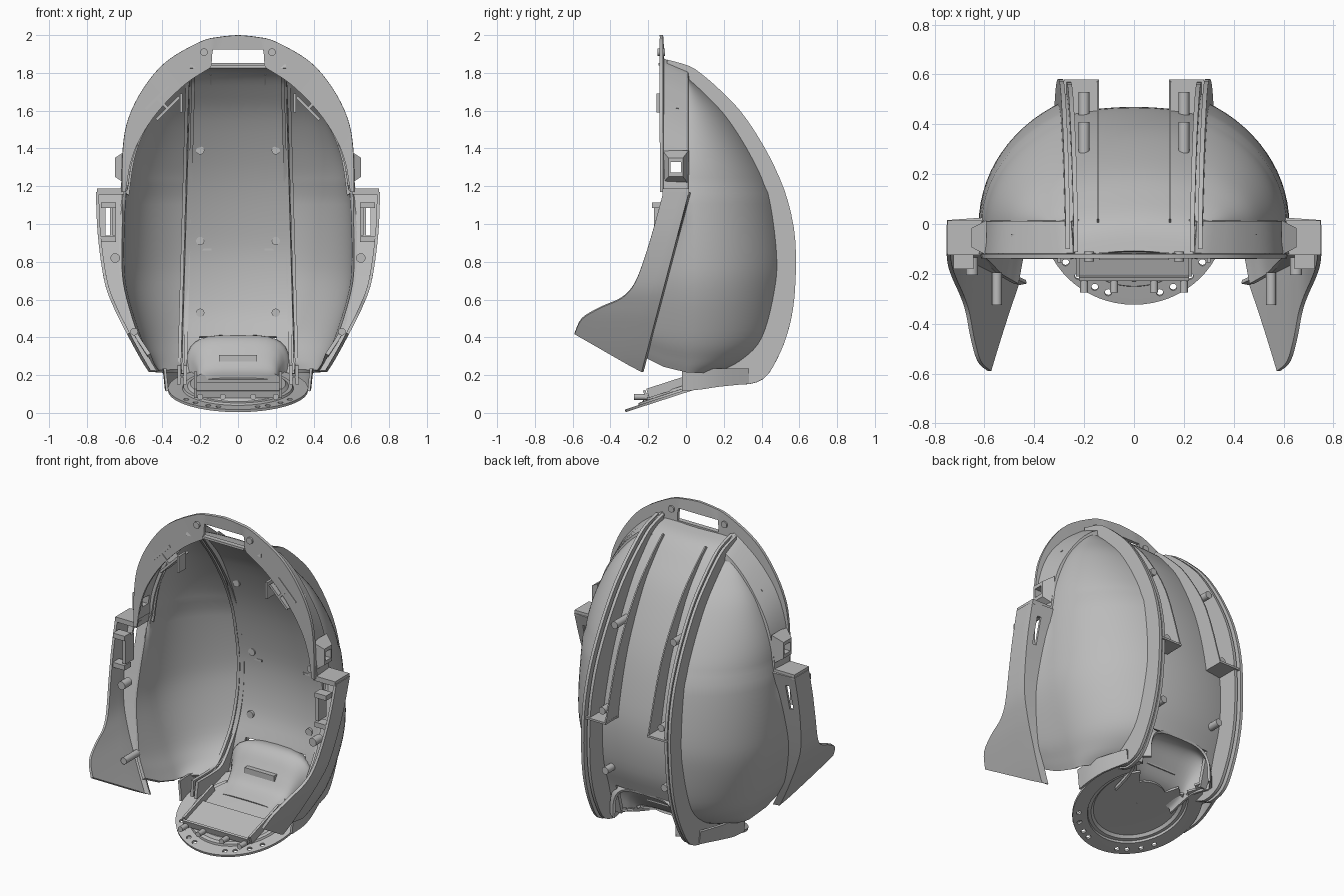
import bpy, bmesh, math
from mathutils import Matrix, Vector

if "Cube" in bpy.data.objects:
    bpy.data.objects.remove(bpy.data.objects["Cube"])

grey = bpy.data.materials.new("plain_grey")
grey.use_nodes = True
grey.diffuse_color = (0.5, 0.5, 0.5, 1)
grey.node_tree.nodes["Principled BSDF"].inputs["Base Color"].default_value = (0.5, 0.5, 0.5, 1)


def smooth(pts, n=4):
    """Resample a list of tuples with a Catmull-Rom spline."""
    out = []
    last = len(pts) - 1
    for i in range(last):
        a, b, c, d = (Vector(pts[max(0, min(last, i + k))]) for k in (-1, 0, 1, 2))
        for s in range(n):
            t = s / n
            out.append(b + (c - a) * t / 2 + (a * 2 - b * 5 + c * 4 - d) * t * t / 2
                       + (b * 3 - a - c * 3 + d) * t ** 3 / 2)
    out.append(Vector(pts[-1]))
    return out


def finish(name, bm, mirror=True, thick=0.0, cutters=()):
    bmesh.ops.remove_doubles(bm, verts=bm.verts, dist=0.0004)
    bmesh.ops.recalc_face_normals(bm, faces=bm.faces)
    mesh = bpy.data.meshes.new(name)
    bm.to_mesh(mesh)
    bm.free()
    mesh.materials.append(grey)
    ob = bpy.data.objects.new(name, mesh)
    bpy.context.collection.objects.link(ob)
    if mirror:
        ob.modifiers.new("mirror", 'MIRROR')
    if thick:
        sol = ob.modifiers.new("thickness", 'SOLIDIFY')
        sol.thickness, sol.offset = thick, 0
    for c in cutters:
        cut = ob.modifiers.new("cut", 'BOOLEAN')
        cut.object, cut.operation, cut.solver = c, 'DIFFERENCE', 'EXACT'
    bpy.ops.object.select_all(action='DESELECT')
    ob.select_set(True)
    bpy.context.view_layer.objects.active = ob
    bpy.ops.object.convert(target='MESH')
    bpy.ops.object.shade_smooth_by_angle(angle=math.radians(35))
    return ob


def sheet(name, rows, thick=0.02, mirror=True, skip=None, cutters=()):
    bm = bmesh.new()
    grid = [[bm.verts.new(p) for p in row] for row in rows]
    for r0, r1 in zip(grid, grid[1:]):
        for i in range(len(r0) - 1):
            quad = (r0[i], r0[i + 1], r1[i + 1], r1[i])
            mid = sum((v.co for v in quad), Vector()) / 4
            if not (skip and skip(mid)):
                bm.faces.new(quad)
    return finish(name, bm, mirror, thick, cutters)


def box(name, centre, size, turn=0, axis='Y', taper=1.0, mirror=True, cutters=()):
    bm = bmesh.new()
    bmesh.ops.create_cube(bm, size=1)
    for v in bm.verts:
        if v.co.x > 0:
            v.co.y *= taper
            v.co.z *= taper
    bm.transform(Matrix.Translation(centre) @ Matrix.Rotation(math.radians(turn), 4, axis)
                 @ Matrix.Diagonal((*size, 1)))
    return finish(name, bm, mirror, 0, cutters)


def peg(name, centre, radius, length, tilt=90, mirror=True):
    bm = bmesh.new()
    bmesh.ops.create_cone(bm, cap_ends=True, segments=16, radius1=radius, radius2=radius, depth=length)
    bm.transform(Matrix.Translation(centre) @ Matrix.Rotation(math.radians(tilt), 4, 'X'))
    return finish(name, bm, mirror)


def discard(*cutters):
    for c in cutters:
        bpy.data.objects.remove(c)


def fin_x(z):
    return 0.30 - 0.028 * (z - 0.2)


# Side shell: height, half width, depth where it meets the fin
sections = smooth([(1.76, .31, .01), (1.68, .39, .1), (1.55, .485, .22), (1.35, .565, .345),
                   (1.16, .593, .425), (.85, .605, .47), (.65, .59, .46), (.4, .515, .395),
                   (.28, .455, .28), (.22, .42, .15)], 5)
rows = []
for z, w, back in sections:
    low = z < 1.16
    w += 0.008 * low
    back += 0.008 * low
    top = math.acos(min(1, fin_x(z) / w))
    depth = back / max(math.sin(top), 0.05)
    front = -0.24 + (z - 0.22) * 0.26 if low else -0.01
    rise = 0.09 * max(0, 1 - (z - 0.22) / 0.3) * low
    flare = 0.35 * rise + 0.012 * low
    row = [(w + flare, front, z + rise), (w + flare / 2, front / 2, z + rise / 3)]
    row += [(w * math.cos(top * i / 14), depth * math.sin(top * i / 14), z) for i in range(15)]
    rows.append(row)
sheet("side_shell", rows)

# Recessed centre strip with the neck arch left open
spine = smooth([(-.11, 1.835), (0, 1.805), (.1, 1.71), (.22, 1.55), (.36, 1.25), (.44, .95),
                (.46, .75), (.44, .55), (.39, .4), (.36, .3), (.33, .2)], 4)
rows = [[(f * fin_x(z), y - 0.03 * f * f, z) for f in (0, .25, .5, .7, .85, 1)] for y, z in spine]
sheet("centre_strip", rows, skip=lambda m: m.z < 0.4 and m.x < 0.2)

# Twin fins running over the crown and down the back
outer = smooth([(-.1, 1.87), (.02, 1.835), (.1, 1.78), (.19, 1.7), (.286, 1.6), (.38, 1.465),
                (.47, 1.3), (.54, 1.12), (.58, .9), (.575, .62), (.54, .43), (.48, .28),
                (.41, .18), (.3, .15), (.2, .18), (0, .15)], 3)
inner = smooth([(-.1, 1.8), (-.01, 1.76), (.05, 1.69), (.12, 1.6), (.2, 1.48), (.28, 1.34),
                (.35, 1.18), (.39, 1.02), (.42, .86), (.42, .66), (.38, .48), (.32, .37),
                (.26, .29), (.22, .26), (.15, .25), (0, .25)], 3)
for name, shift, drop in (("outer_fin", .012, 0), ("inner_fin", -.02, .012)):
    rows = [[(fin_x(a.y) + shift, a.x - drop, a.y), (fin_x(b.y) + shift, b.x, b.y)]
            for a, b in zip(outer, inner)]
    sheet(name, rows, 0.018)
rows = [[(fin_x(a.y) + s, a.x * .6 + b.x * .4, a.y * .6 + b.y * .4) for s in (-.02, .012)]
        for a, b in zip(outer, inner)]
sheet("fin_groove", rows, 0.008)

# Crescent rail walls and the ledges that close them
crest = smooth([(.02, 1.82), (.14, 1.715), (.28, 1.56), (.45, 1.27), (.575, .87)])
foot = smooth([(-.01, 1.79), (.09, 1.7), (.21, 1.54), (.35, 1.25), (.44, .87)])
sheet("rail_wall", [[(.145, *a), (.145, *b)] for a, b in zip(crest, foot)], 0.008)
box("rail_ledge", (.21, .505, .865), (.14, .15, .012))
for z, near, far in ((1.39, .265, .41), (.91, .415, .53), (.53, .4, .5)):
    peg("screw_post", (.2, (near + far) / 2, z), .022, far - near)

# Rim flange with its crown slot, and the band behind it
rim_out = smooth([(0, 2.0), (.1, 1.99), (.2, 1.965), (.38, 1.86), (.5, 1.72), (.58, 1.56),
                  (.61, 1.4), (.615, 1.18)])
slot_edge = [Vector((x, 1.925)) for x in (0, .03, .07, .1, .135)]
slot_edge += [Vector((.137, 1.9)), Vector((.139, 1.87)), Vector((.14, 1.84))]
arch_edge = smooth([(.15, 1.825), (.28, 1.74), (.42, 1.6), (.52, 1.45), (.57, 1.32), (.595, 1.18)])
rim_in = slot_edge + arch_edge
sheet("rim_flange", [[(a.x, -.13, a.y), (b.x, -.125, b.y)] for a, b in zip(rim_out, rim_in)]
      + [[(.615, -.13, 1.17), (.595, -.125, 1.17)]], 0.018)
hole = box("ear_hole_cutter", (.62, -.055, 1.3), (.3, .055, .055))
hole.hide_render = True
band_front = smooth([(.24, 1.87), (.3, 1.83), (.41, 1.74), (.52, 1.6), (.585, 1.42), (.615, 1.17)])
band_back = smooth([(.25, 1.81), (.32, 1.77), (.42, 1.67), (.525, 1.51), (.58, 1.36), (.608, 1.17)])
sheet("rim_band", [[(a.x, -.12, a.y), (b.x, .005, b.y), (b.x - .03, .01, b.y - .02)]
                   for a, b in zip(band_front, band_back)], 0.016, cutters=[hole])
box("crown_slot_bar", (0, -.13, 1.845), (.28, .03, .014), mirror=False)
peg("rim_screw", (.18, -.13, 1.91), .02, .04)

# Ear blocks with a square through hole
box("ear_block", (.622, -.055, 1.3), (.06, .14, .18), taper=.55, cutters=[hole])
discard(hole)

# Diagonal brackets inside the rim
for off in (-.04, .04):
    box("rim_bracket", (.4 + off * .7, -.09, 1.64 + off * .7), (.17, .1, .014), 45)
box("bracket_cross", (.4, -.09, 1.64), (.014, .1, .09), 45)
box("bracket_tab", (.3, -.12, 1.64), (.014, .07, .1))

# Cheek guards: flared plate, return wall with a slot, top cap
front_edge = smooth([(-.12, 1.17), (-.16, 1.02), (-.21, .85), (-.27, .69), (-.34, .61),
                     (-.45, .56), (-.55, .5), (-.59, .42)])
width_at = smooth([(.2, .455), (.3, .515), (.42, .58), (.56, .65), (.7, .7), (.95, .735), (1.2, .745)], 8)
shell_at = [(s[0], s[1] + .012) for s in sections][::-1]


def lookup(table, z):
    for (z0, a), (z1, b) in zip(table, table[1:]):
        if z <= z1:
            return a + (b - a) * (z - z0) / (z1 - z0)
    return table[-1][1]


rows = []
count = len(front_edge) - 1
for i, (y, z) in enumerate(front_edge):
    t = i / count
    ry, rz = .01 - .25 * t, 1.17 - .95 * t
    row = []
    for k in range(7):
        py, pz = y + (ry - y) * k / 6, z + (rz - z) * k / 6
        row.append((lookup(width_at, pz), py, pz))
    row.append((min(row[-1][0] - .004, lookup(shell_at, max(rz, .22))), ry + .008, rz))
    rows.append(row)
slot = box("cheek_slot_cutter", (.69, 0, 1.02), (.025, .3, .16))
slot.hide_render = True
sheet("cheek_guard", rows, 0.016, cutters=[slot])
discard(slot)
box("cheek_cap", (.675, -.055, 1.172), (.145, .14, .03))
for z in (.92, 1.1):
    box("cheek_clip", (.685, -.15, z), (.08, .06, .03))
box("cheek_clip_post", (.655, -.13, 1.02), (.02, .08, .16))
peg("cheek_screw", (.65, -.17, .82), .025, .07)
peg("cheek_post", (.55, -.26, .43), .02, .13)

# Tilted neck disc: ring and raised bowl, open at the rear under the hood
tilt = Matrix.Translation((0, .03, .125)) @ Matrix.Rotation(math.radians(18), 4, 'X')
holes = []
for a in (35, 48, 62, 72, 108, 118, 132, 145):
    spot = tilt @ Vector((.335 * math.cos(math.radians(a)), -.335 * math.sin(math.radians(a)), 0))
    holes.append(peg("disc_hole_cutter", spot, .014, .12, 18, mirror=False))
    holes[-1].hide_render = True
profile = [(.37, 0), (.34, 0), (.29, 0), (.285, .012), (.265, .012), (.25, .026), (.17, .028), (.001, .028)]
rows = []
for i in range(65):
    a = 2 * math.pi * i / 64
    rows.append([tilt @ Vector((r * math.cos(a), r * math.sin(a), h)) for r, h in profile])
sheet("neck_disc", rows, 0.014, mirror=False, cutters=holes,
      skip=lambda m: m.y > .19 and abs(m.x) < .21)
discard(*holes)
box("neck_tray", (0, -.12, .124), (.44, .2, .014), 18, 'X', mirror=False)
box("tray_bar", (0, -.215, .1), (.44, .014, .04), 18, 'X', mirror=False)
box("tray_side", (.225, -.06, .15), (.014, .3, .05), 18, 'X')
for x in (.08, .2):
    peg("tray_peg", (x, -.24, .085), .016, .07)

# Neck hood rising from the disc to the rear arch
rows = []
for y, w, low, high in smooth([(.4, .21, .2, .4), (.34, .27, .2, .405), (.29, .24, .19, .375),
                               (.24, .215, .18, .3), (.18, .205, .16, .22), (.08, .2, .13, .178)], 4):
    row = []
    for i in range(17):
        a = math.pi * i / 16
        c, s = math.cos(a), math.sin(a)
        row.append((w * math.copysign(abs(c) ** .55, c), y, low + (high - low) * abs(s) ** .55))
    rows.append(row)
sheet("neck_hood", rows, 0.014, mirror=False)
box("hood_slot_frame", (0, .222, .29), (.2, .03, .035), mirror=False)

# Skirt between the neck disc and the shell
skirt = smooth([(.375, -.02, .115), (.38, .08, .125), (.365, .18, .14), (.315, .33, .155)])
sheet("neck_skirt", [[(x, y, z), (x + .012, y, .235)] for x, y, z in skirt], 0.014)
